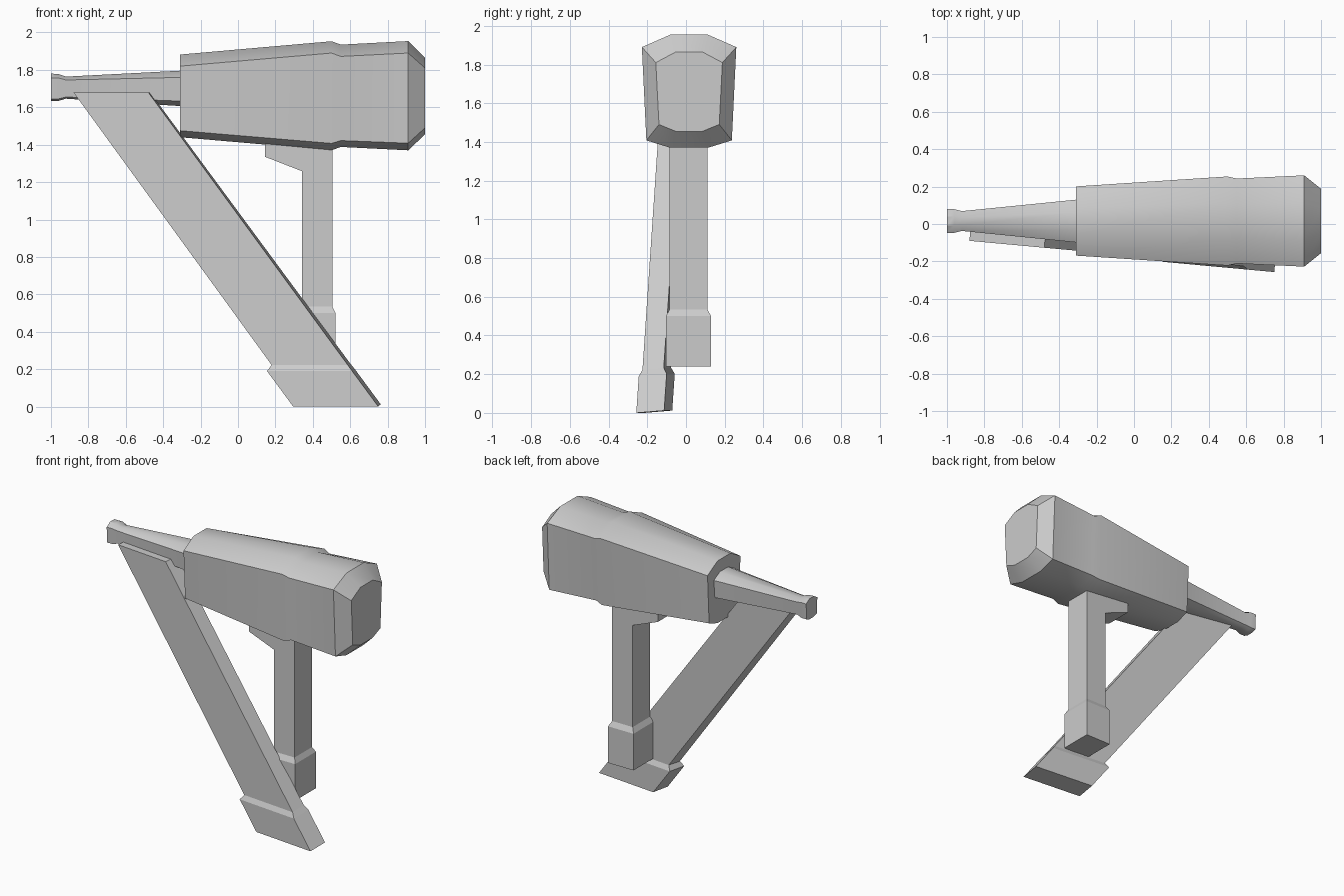
import bpy, bmesh, math

if "Cube" in bpy.data.objects:
    bpy.data.objects.remove(bpy.data.objects["Cube"])


def loft(name, rings, smooth=False):
    """Bridge a list of equal-sized point rings and cap both ends."""
    bm = bmesh.new()
    vr = [[bm.verts.new(p) for p in ring] for ring in rings]
    n = len(vr[0])
    for a, b in zip(vr, vr[1:]):
        for i in range(n):
            j = (i + 1) % n
            bm.faces.new((a[i], a[j], b[j], b[i]))
    bm.faces.new(vr[0])
    bm.faces.new(vr[-1])
    bmesh.ops.recalc_face_normals(bm, faces=bm.faces)
    me = bpy.data.meshes.new(name)
    bm.to_mesh(me)
    bm.free()
    if smooth:
        me.shade_smooth()
        me.set_sharp_from_angle(angle=math.radians(30))
    ob = bpy.data.objects.new(name, me)
    bpy.context.collection.objects.link(ob)
    return ob


CY = 0.016  # centre plane of the barrel


def barrel_ring(x, w, top, upper, lower, bottom):
    """Eight-sided section with chamfered top and bottom."""
    half = [(0.4 * w, top), (w, upper), (0.905 * w, lower), (0.4 * w, bottom)]
    return [(x, CY + y, z) for y, z in half] + \
           [(x, CY - y, z) for y, z in reversed(half)]


def box_ring(x0, x1, y0, y1, z):
    return [(x0, y0, z), (x1, y0, z), (x1, y1, z), (x0, y1, z)]


# Main barrel
loft("barrel", [barrel_ring(*s) for s in (
    (-0.31, 0.185, 1.882, 1.82, 1.475, 1.44),
    (0.50, 0.238, 1.953, 1.89, 1.407, 1.37),
    (0.55, 0.227, 1.935, 1.872, 1.422, 1.388),
    (0.91, 0.244, 1.954, 1.89, 1.408, 1.37),
    (1.00, 0.172, 1.865, 1.81, 1.49, 1.455))], True)

# Thin nozzle with flared tip
loft("nozzle", [barrel_ring(*s) for s in (
    (-1.00, 0.063, 1.780, 1.757, 1.645, 1.634),
    (-0.96, 0.063, 1.778, 1.757, 1.645, 1.634),
    (-0.92, 0.053, 1.764, 1.746, 1.655, 1.646),
    (-0.30, 0.115, 1.796, 1.76, 1.633, 1.606))], True)


# Slanted front strut with a wider foot, turned slightly about z
def strut_ring(x0, x1, z, grow):
    t = 0.11 + 2 * grow
    front = [(x, -0.09 - 0.092 * (x + 0.88) - grow, z) for x in (x0, x1)]
    lift = 0.012 if z < 1 else 0.0
    back = [(x + 0.092 * t, y + t, z + lift) for x, y, z in reversed(front)]
    return front + back


loft("front_strut", [strut_ring(*s) for s in (
    (0.295, 0.750, 0.0, 0.017),
    (0.155, 0.610, 0.19, 0.017),
    (0.180, 0.587, 0.222, 0.0),
    (-0.88, -0.48, 1.68, 0.0))])

# Upright rear leg with a wider foot
loft("rear_leg", [box_ring(*s) for s in (
    (0.322, 0.522, -0.104, 0.13, 0.24),
    (0.322, 0.522, -0.104, 0.13, 0.50),
    (0.342, 0.504, -0.084, 0.11, 0.535),
    (0.342, 0.504, -0.084, 0.11, 1.45))])

# Bracket joining the leg to the barrel
bracket = [(0.145, 1.335), (0.345, 1.257), (0.345, 1.45), (0.145, 1.45)]
loft("leg_bracket", [[(x, y, z) for x, z in bracket] for y in (-0.084, 0.11)])
